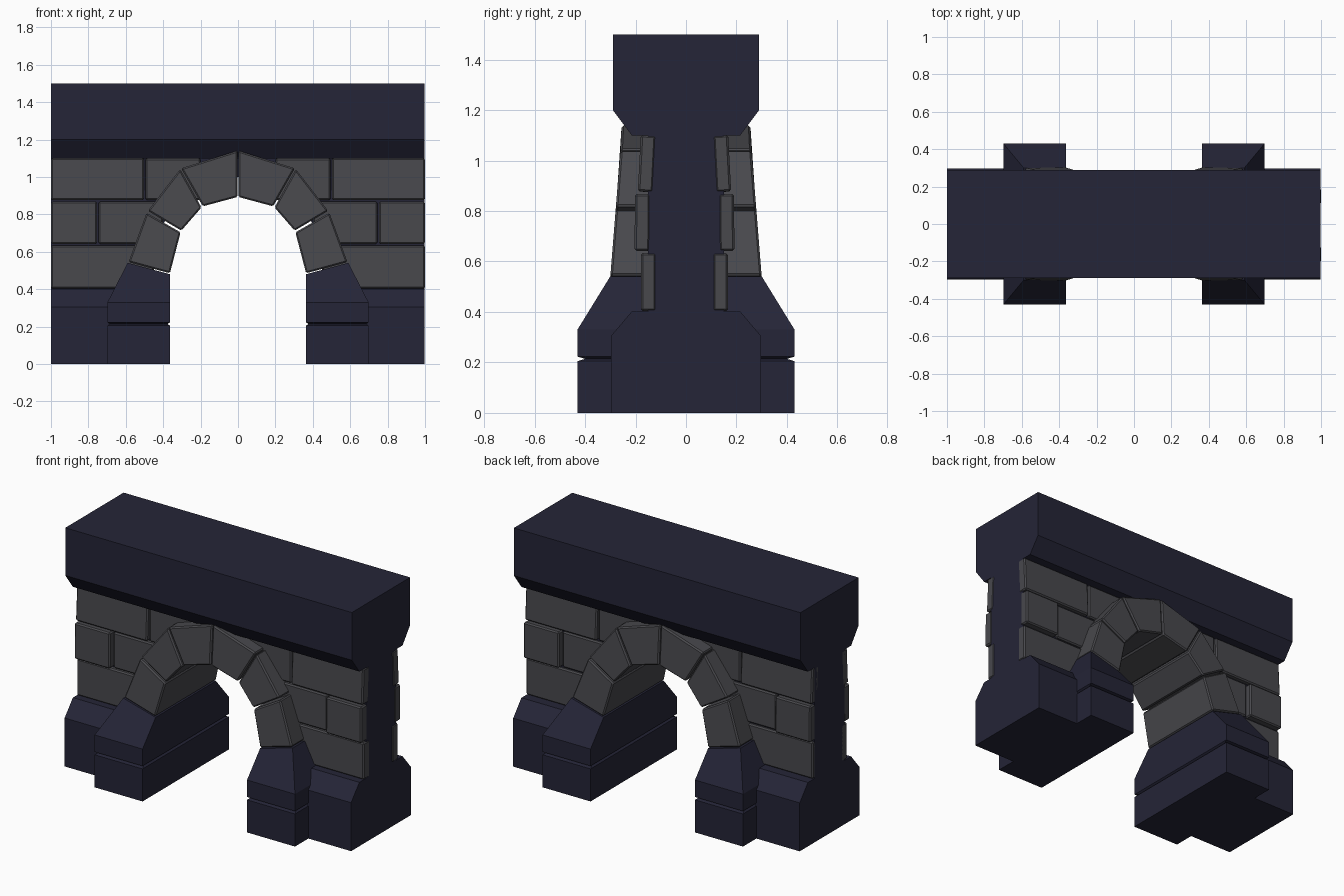
import bpy, bmesh, math
from mathutils import Matrix, Vector

if "Cube" in bpy.data.objects:
    bpy.data.objects.remove(bpy.data.objects["Cube"])


def material(name, rgb):
    m = bpy.data.materials.new(name)
    m.diffuse_color = (*rgb, 1)
    m.use_nodes = True
    m.node_tree.nodes["Principled BSDF"].inputs["Base Color"].default_value = m.diffuse_color
    return m


NAVY = material("dark navy stone", (0.018, 0.018, 0.038))
GREY = material("grey stone", (0.065, 0.065, 0.073))


def loft(name, rings, mat, bevel=0.0):
    """Closed solid through rings that all have the same point count."""
    bm = bmesh.new()
    vs = [[bm.verts.new(p) for p in r] for r in rings]
    n = len(rings[0])
    for a, b in zip(vs, vs[1:]):
        for i in range(n):
            j = (i + 1) % n
            bm.faces.new((a[i], a[j], b[j], b[i]))
    bm.faces.new(vs[0])
    bm.faces.new(vs[-1])
    bmesh.ops.recalc_face_normals(bm, faces=bm.faces)
    me = bpy.data.meshes.new(name)
    bm.to_mesh(me)
    bm.free()
    me.materials.append(mat)
    ob = bpy.data.objects.new(name, me)
    bpy.context.collection.objects.link(ob)
    if bevel:
        mod = ob.modifiers.new("Bevel", 'BEVEL')
        mod.width = bevel
        mod.segments = 1
    return ob


def x_prism(name, profile, x0, x1, mat):
    """Extrude a half profile of (y, z), mirrored in y, along x."""
    full = profile + [(-y, z) for y, z in reversed(profile)]
    return loft(name, [[(x, y, z) for y, z in full] for x in (x0, x1)], mat)


def xz_solid(name, pts, depth, mat, bevel=0.0):
    """Extrude an (x, z) outline through y, half depth given per height."""
    return loft(name, [[(x, s * depth(z), z) for x, z in pts] for s in (-1, 1)], mat, bevel)


END = 0.996  # right end of the plain parts; the blocks stick out a hair

# Top beam
x_prism("top_beam", [(0.215, 1.10), (0.29, 1.20), (0.29, 1.50)], -1, END, NAVY)

# Arch stones, from springing to crown, as (x, z) corners
ARCH = [
    [(0.585, 0.545), (0.364, 0.485), (0.307, 0.704), (0.489, 0.808)],
    [(0.482, 0.819), (0.303, 0.713), (0.195, 0.837), (0.309, 1.042)],
    [(0.304, 1.046), (0.188, 0.843), (0.002, 0.893), (0.002, 1.141)],
]
CORE = [(0.30, 1.2), (0, 1.2), (0, 1.0), (0.25, 0.94), (0.40, 0.75), (0.47, 0.5), (0.47, 0.2)]

# Courses of wall blocks: x start, x end, z low, z high, front depth, tilt in degrees
BLOCKS = [
    (0.45, 1.0, 0.403, 0.634, 0.178, 0.0),
    (0.753, 1.0, 0.642, 0.868, 0.203, 0.5),
    (0.40, 0.745, 0.642, 0.868, 0.178, 0.0),
    (0.502, 1.0, 0.876, 1.10, 0.185, 3.0),
    (0.20, 0.494, 0.876, 1.10, 0.178, 0.0),
]


def wall_block(name, x0, x1, z0, z1, depth, tilt, side, face):
    y1 = depth if face < 0 else depth - 0.012
    y0 = y1 - 0.06
    ring = [(x0, y0), (x1, y0), (x1, y1), (x0, y1)]
    c = Vector((0, (y0 + y1) / 2, (z0 + z1) / 2))
    rot = Matrix.Rotation(math.radians(tilt), 3, 'X')
    rings = []
    for z in (z0, z1):
        pts = [c + rot @ (Vector((x, y, z)) - c) for x, y in ring]
        rings.append([(p.x * side, p.y * face, p.z) for p in pts])
    loft(name, rings, GREY, 0.008)


for side, label in ((-1, "left"), (1, "right")):
    end = END if side > 0 else 1.0

    # Wall core behind the blocks, cut to follow the arch
    outline = [(end, 0.2), (end, 1.2)] + CORE
    xz_solid(f"{label}_wall_core", [(x * side, z) for x, z in outline],
             lambda z: 0.15, NAVY)

    # Wall base with sloped shoulders
    x_prism(f"{label}_wall_base", [(0.297, 0), (0.297, 0.305), (0.215, 0.402)],
            0.45 * side, end * side, NAVY)

    # Pier with a groove and a tapering, slanted top
    levels = [(0, 0, 0), (0.205, 0, 0), (0.214, 0.012, 0.03), (0.223, 0, 0), (0.33, 0, 0)]
    rings = []
    for z, ix, iy in levels:
        a, b, y = 0.364 + ix, 0.698 - ix, 0.43 - iy
        rings.append([(side * x, q, z) for x, q in ((a, -y), (b, -y), (b, y), (a, y))])
    rings.append([(side * x, q, z) for x, q, z in
                  ((0.364, -0.30, 0.48), (0.59, -0.30, 0.541),
                   (0.59, 0.30, 0.541), (0.364, 0.30, 0.48))])
    loft(f"{label}_pier", rings, NAVY)

    # Arch stones, leaning in with height
    for i, pts in enumerate(ARCH):
        xz_solid(f"{label}_arch_stone_{i + 1}", [(x * side, z) for x, z in pts],
                 lambda z: max(0.255, 0.30 - 0.08 * (z - 0.54)), GREY, 0.008)

    # Wall blocks on both faces
    for face, fname in ((-1, "front"), (1, "back")):
        for i, b in enumerate(BLOCKS):
            wall_block(f"{label}_{fname}_wall_block_{i + 1}", *b, side, face)
